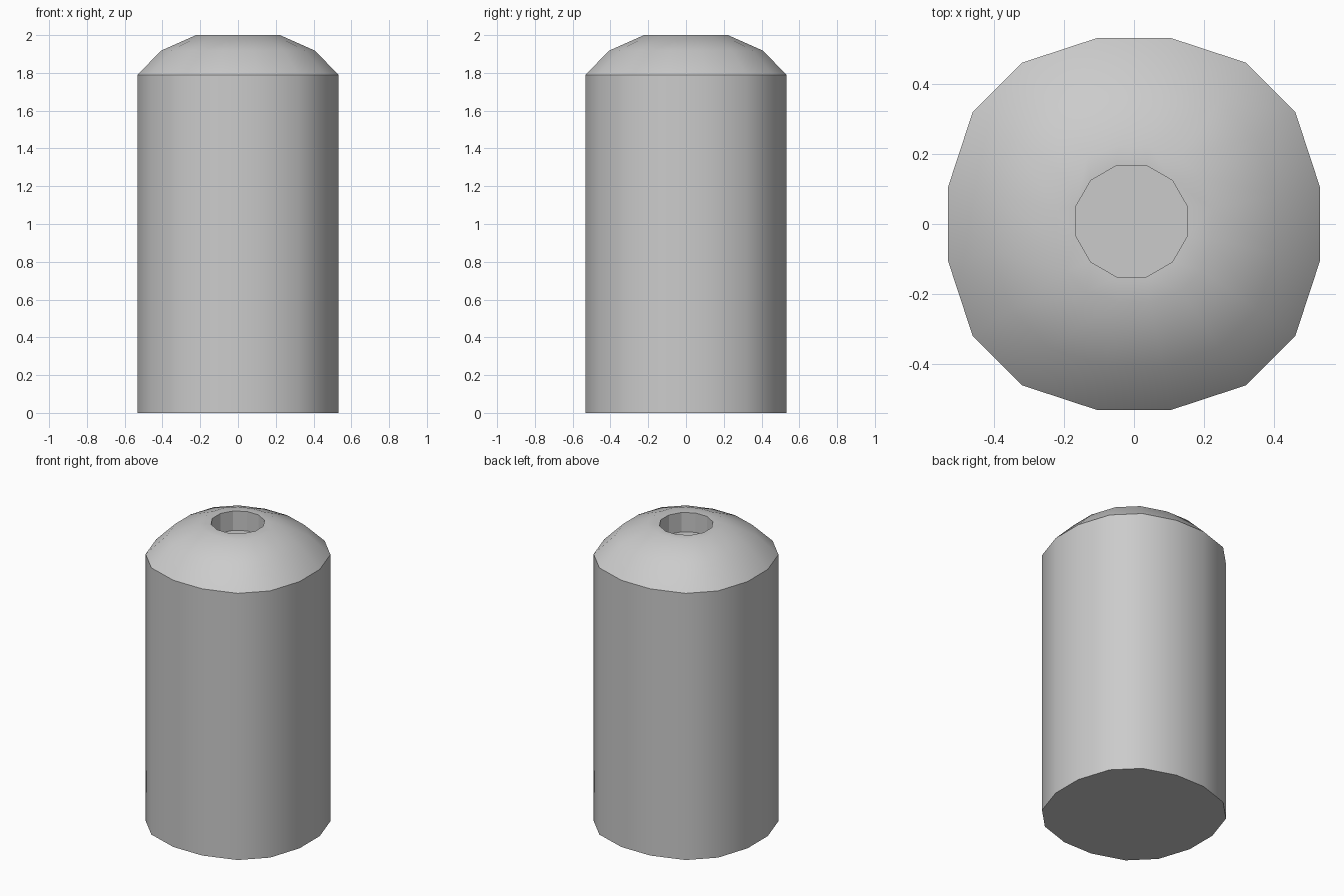
import bpy, bmesh, math

cube = bpy.data.objects.get("Cube")
if cube:
    bpy.data.objects.remove(cube, do_unlink=True)

grey = bpy.data.materials.new("plain grey")
grey.use_nodes = True
colour = (0.6, 0.6, 0.6, 1.0)
grey.diffuse_color = colour
grey.node_tree.nodes["Principled BSDF"].inputs["Base Color"].default_value = colour

# Sixteen-sided outline: one quarter, then turned four times
QUARTER = [(0.532, -0.107), (0.532, 0.107), (0.462, 0.32), (0.32, 0.462)]
OUTLINE = []
for turn in range(4):
    for x, y in QUARTER:
        for _ in range(turn):
            x, y = -y, x
        OUTLINE.append((x, y))

# Height and outline scale: straight wall, then a two-step dome
PROFILE = [(0.0, 1.0), (1.79, 1.0), (1.918, 0.765), (2.0, 0.418)]


def finish(bm, name):
    bmesh.ops.recalc_face_normals(bm, faces=bm.faces)
    mesh = bpy.data.meshes.new(name)
    bm.to_mesh(mesh)
    bm.free()
    obj = bpy.data.objects.new(name, mesh)
    mesh.materials.append(grey)
    bpy.context.collection.objects.link(obj)
    return obj


# Body
bm = bmesh.new()
rings = [[bm.verts.new((x * s, y * s, z)) for x, y in OUTLINE] for z, s in PROFILE]
for low, high in zip(rings, rings[1:]):
    for i in range(16):
        j = (i + 1) % 16
        bm.faces.new((low[i], low[j], high[j], high[i]))
bm.faces.new(rings[0])

# Twelve-sided recess in the top, slightly off centre
hole = []
for z in (2.0, 1.87):
    hole.append([bm.verts.new((-0.007 + 0.165 * math.cos(math.radians(15 + 30 * k)),
                               0.008 + 0.165 * math.sin(math.radians(15 + 30 * k)), z))
                 for k in range(12)])
rim, base = hole
for i in range(12):
    j = (i + 1) % 12
    bm.faces.new((rim[i], rim[j], base[j], base[i]))
bm.faces.new(base)


def loop_edges(loop):
    return [bm.edges.get((loop[i], loop[i - 1])) for i in range(len(loop))]


# Flat ring between the dome and the recess
bmesh.ops.bridge_loops(bm, edges=loop_edges(rings[-1]) + loop_edges(rim))
body = finish(bm, "domed_body")

bpy.ops.object.select_all(action='DESELECT')
body.select_set(True)
bpy.context.view_layer.objects.active = body
bpy.ops.object.shade_smooth_by_angle(angle=math.radians(29))
